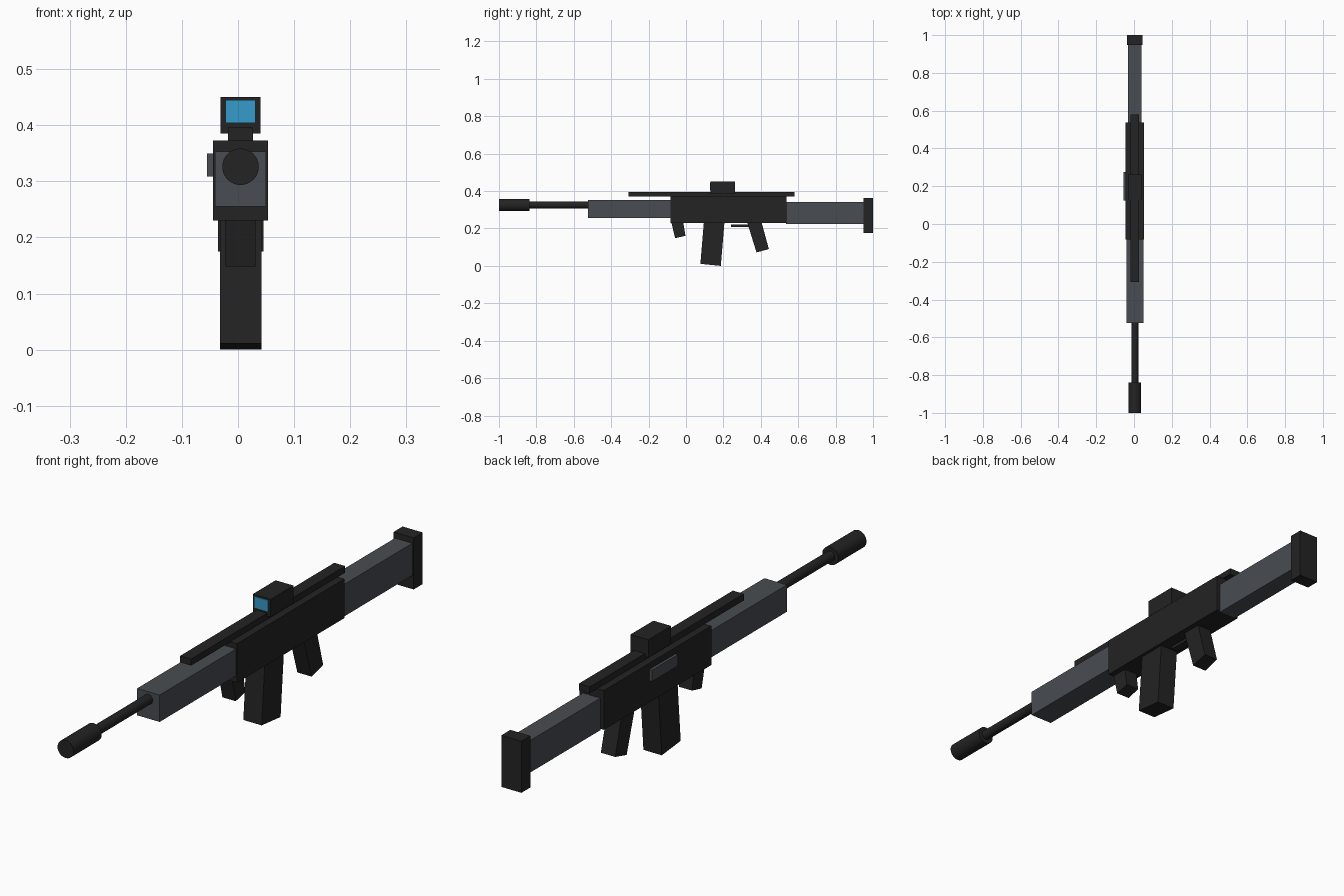
import bpy
import math

if "Cube" in bpy.data.objects:
    bpy.data.objects.remove(bpy.data.objects["Cube"], do_unlink=True)

MID = 0.0045  # shared centre plane of the body


def material(name, rgb):
    mat = bpy.data.materials.new(name)
    mat.use_nodes = True
    colour = (*rgb, 1)
    mat.diffuse_color = colour
    bsdf = next(n for n in mat.node_tree.nodes if n.type == "BSDF_PRINCIPLED")
    bsdf.inputs["Base Color"].default_value = colour
    bsdf.inputs["Roughness"].default_value = 0.7
    return mat


black = material("matte black", (0.017, 0.017, 0.017))
grey = material("slate grey", (0.065, 0.073, 0.083))
blue = material("lens blue", (0.036, 0.325, 0.59))


def side_profile(name, points, width, mat, x=MID):
    """Extrude a y-z quad outline across the width."""
    n = len(points)
    verts = [(x + s * width / 2, y, z) for s in (-1, 1) for y, z in points]
    faces = [tuple(range(n)), tuple(range(2 * n - 1, n - 1, -1))]
    faces += [(i, i + n, (i + 1) % n + n, (i + 1) % n) for i in range(n)]
    mesh = bpy.data.meshes.new(name)
    mesh.from_pydata(verts, [], faces)
    mesh.materials.append(mat)
    mesh.validate()
    obj = bpy.data.objects.new(name, mesh)
    bpy.context.collection.objects.link(obj)
    # consistent outward normals
    import bmesh
    bm = bmesh.new()
    bm.from_mesh(mesh)
    bmesh.ops.recalc_face_normals(bm, faces=bm.faces)
    bm.to_mesh(mesh)
    bm.free()
    return obj


def box(name, y0, y1, z0, z1, width, mat, x=MID):
    return side_profile(name, [(y0, z0), (y1, z0), (y1, z1), (y0, z1)], width, mat, x)


def tube(name, y0, y1, radius, z, mat):
    bpy.ops.mesh.primitive_cylinder_add(
        vertices=32, radius=radius, depth=y1 - y0,
        location=(MID, (y0 + y1) / 2, z), rotation=(math.pi / 2, 0, 0))
    obj = bpy.context.object
    obj.name = name
    obj.data.materials.append(mat)
    bpy.ops.object.shade_smooth_by_angle(angle=math.radians(30))
    return obj


# Main body
box("receiver", -0.082, 0.537, 0.23, 0.373, 0.098, black)
box("handguard", -0.523, -0.08, 0.255, 0.353, 0.091, grey)
box("stock", 0.535, 0.95, 0.225, 0.342, 0.07, grey)
box("butt_pad", 0.948, 1.0, 0.175, 0.363, 0.081, black)
box("side_plate", 0.125, 0.275, 0.309, 0.35, 0.012, grey, x=-0.049)

# Barrel and muzzle
tube("barrel", -0.85, -0.5, 0.018, 0.326, black)
tube("muzzle", -1.0, -0.838, 0.0325, 0.326, black)

# Rail, sight and lens
box("top_rail", -0.308, 0.58, 0.372, 0.396, 0.044, black)
box("sight", 0.13, 0.262, 0.385, 0.45, 0.072, black)
box("sight_lens", 0.127, 0.132, 0.404, 0.445, 0.054, blue)

# Slanted parts under the body
side_profile("magazine", [(0.096, 0.24), (0.206, 0.24), (0.186, 0.0), (0.077, 0.011)],
             0.074, black)
side_profile("rear_grip", [(0.325, 0.24), (0.402, 0.24), (0.443, 0.09), (0.377, 0.072)],
             0.058, black)
side_profile("front_grip", [(-0.08, 0.24), (-0.016, 0.24), (-0.003, 0.161), (-0.058, 0.148)],
             0.054, black)
box("trigger_guard", 0.24, 0.34, 0.208, 0.22, 0.03, black)
